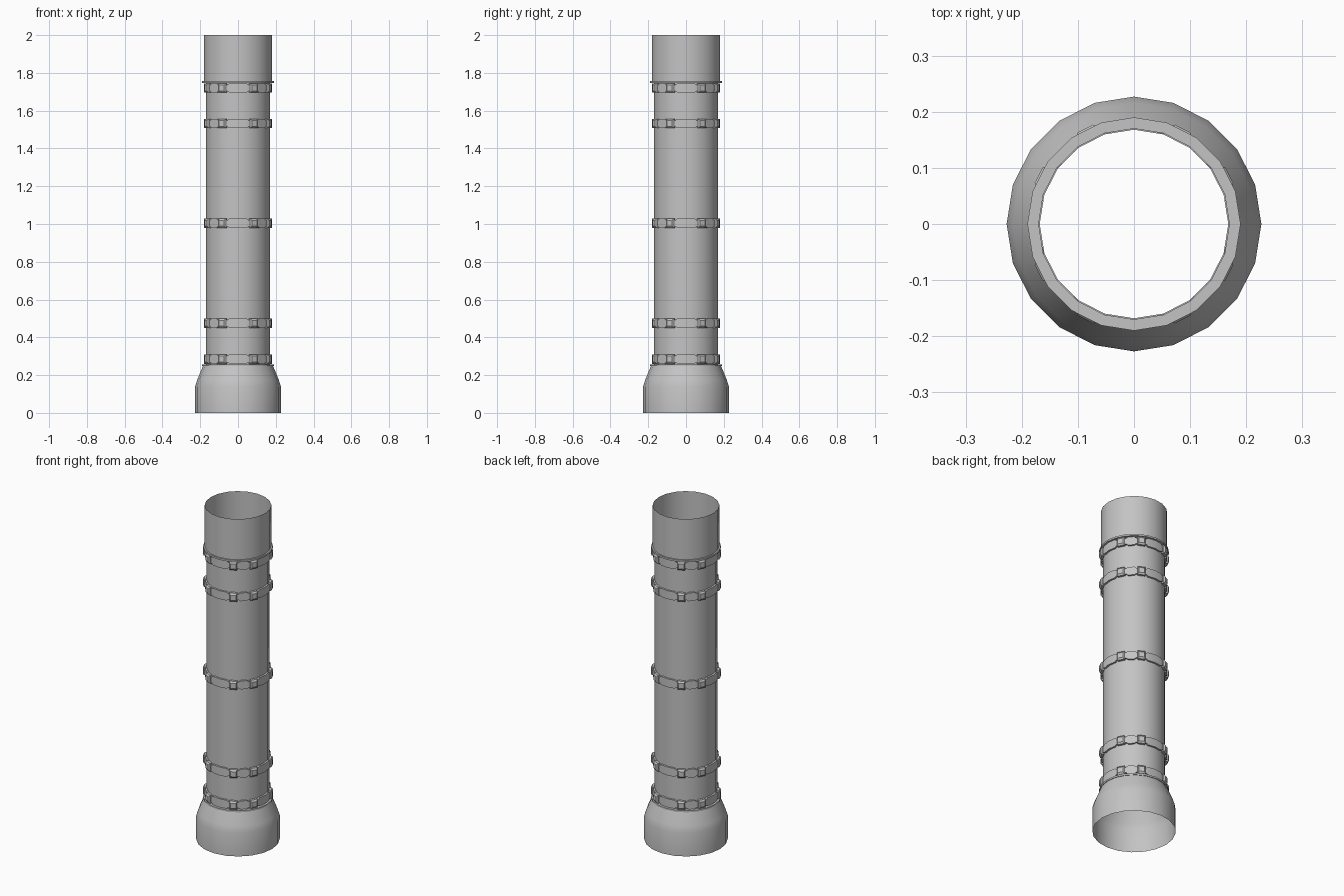
import bpy, bmesh, math
from mathutils import Vector

if "Cube" in bpy.data.objects:
    bpy.data.objects.remove(bpy.data.objects["Cube"])

SIDES = 20
STEP = 2 * math.pi / SIDES
CLIP_FACETS = {1, 3, 6, 8, 11, 13, 16, 18}

grey = bpy.data.materials.new("light grey")
grey.diffuse_color = (0.55, 0.55, 0.55, 1)
grey.use_nodes = True
grey.node_tree.nodes["Principled BSDF"].inputs["Base Color"].default_value = grey.diffuse_color


def on_facet(r, a):
    """Point at angle a on the outline of the regular polygon."""
    k = math.floor(a / STEP + 1e-6)
    t = a / STEP - k
    p = Vector((math.cos(k * STEP), math.sin(k * STEP), 0))
    q = Vector((math.cos((k + 1) * STEP), math.sin((k + 1) * STEP), 0))
    return p.lerp(q, t) * r


def finish(name, bm, smooth=True):
    mesh = bpy.data.meshes.new(name)
    bm.to_mesh(mesh)
    bm.free()
    mesh.materials.append(grey)
    ob = bpy.data.objects.new(name, mesh)
    bpy.context.collection.objects.link(ob)
    if smooth:
        bpy.ops.object.select_all(action='DESELECT')
        ob.select_set(True)
        bpy.context.view_layer.objects.active = ob
        bpy.ops.object.shade_smooth_by_angle(angle=math.radians(30))
    return ob


def skin(bm, rings):
    """Bridge closed rings of points."""
    loops = [[bm.verts.new(p) for p in ring] for ring in rings]
    for lo, hi in zip(loops, loops[1:]):
        n = len(lo)
        for i in range(n):
            j = (i + 1) % n
            bm.faces.new((lo[i], lo[j], hi[j], hi[i]))


def lathe(name, profile):
    bm = bmesh.new()
    skin(bm, [[on_facet(r, i * STEP) + Vector((0, 0, z)) for i in range(SIDES)]
              for r, z in profile])
    return finish(name, bm)


def band(name, z):
    """Collar with necked facets that each carry a tapered clip."""
    bm = bmesh.new()
    outline = []
    for i in range(SIDES):
        here, before = i in CLIP_FACETS, (i - 1) % SIDES in CLIP_FACETS
        outline.append((i, 0.017 if here or before else 0.025))
        if not here:
            if before:
                outline.append((i + 0.2, 0.025))
            if (i + 1) % SIDES in CLIP_FACETS:
                outline.append((i + 0.8, 0.025))
    rings = [[on_facet(r, f * STEP) + Vector((0, 0, z + s * h)) for f, h in outline]
             for r, s in ((0.168, -1), (0.181, -1), (0.181, 1), (0.168, 1))]
    skin(bm, rings)
    # clips
    for i in CLIP_FACETS:
        a = (i + 0.5) * STEP
        out = Vector((math.cos(a), math.sin(a), 0))
        side = Vector((-out.y, out.x, 0))
        loops = []
        for r, w, h in ((0.170, 0.021, 0.025), (0.184, 0.021, 0.025), (0.191, 0.015, 0.015)):
            loops.append([out * r + side * (w * sx) + Vector((0, 0, z + h * sz))
                          for sx, sz in ((-1, -1), (1, -1), (1, 1), (-1, 1))])
        start = len(bm.verts)
        skin(bm, loops)
        bm.verts.ensure_lookup_table()
        bm.faces.new(bm.verts[start + 8:start + 12])
    return finish(name, bm)


# flared foot with its thin rim
lathe("foot", [(0.227, 0), (0.227, 0.14), (0.216, 0.175), (0.185, 0.25)])
lathe("lower_rim", [(0.168, 0.247), (0.19, 0.247), (0.19, 0.257), (0.168, 0.257)])
# main tube and wider socket on top
lathe("main_tube", [(0.17, 0.25), (0.17, 1.75)])
lathe("upper_rim", [(0.17, 1.747), (0.19, 1.747), (0.19, 1.757), (0.17, 1.757)])
lathe("top_socket", [(0.17, 1.75), (0.181, 1.75), (0.181, 2.0)])
# collars
for n, z in enumerate((0.285, 0.475, 1.004, 1.532, 1.72), 1):
    band("collar_%d" % n, z)
